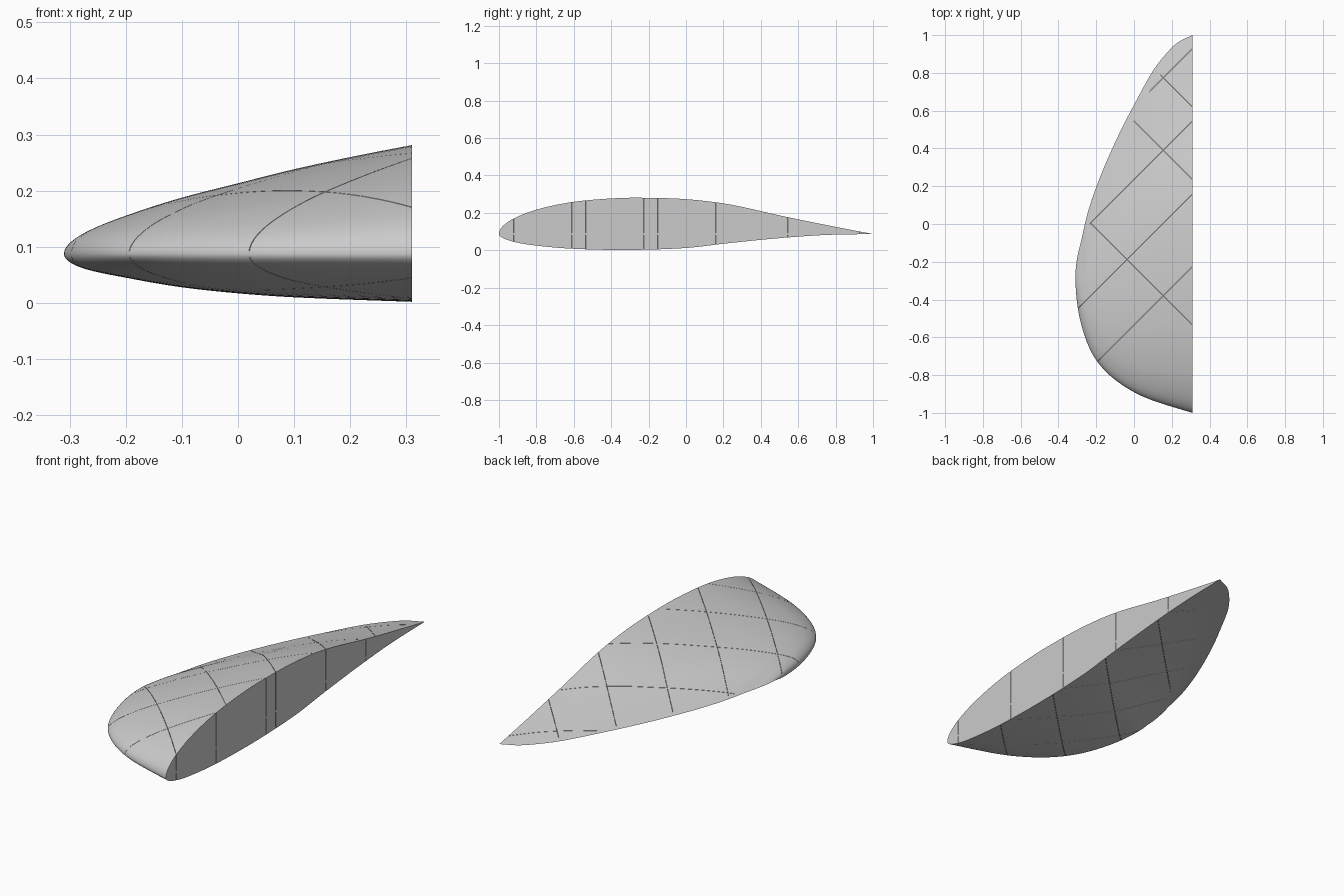
import bpy, bmesh, math
from mathutils import Matrix, Vector

if "Cube" in bpy.data.objects:
    bpy.data.objects.remove(bpy.data.objects["Cube"], do_unlink=True)

grey = bpy.data.materials.new("light_grey")
grey.use_nodes = True
grey.diffuse_color = (0.6, 0.6, 0.6, 1)
grey.node_tree.nodes["Principled BSDF"].inputs["Base Color"].default_value = (0.6, 0.6, 0.6, 1)

HALF, CHORD_Z = 0.31, 0.087
SPANS, STEPS = 48, 56

# Planform edges and thickness, keyed on the square root of the distance from the tip
LEAD = [(0, -.28), (.22, -.53), (.42, -.72), (.707, -.89), (1, -1)]
TRAIL = [(0, -.28), (.22, -.09), (.31, .04), (.508, .32), (.707, .63),
         (.813, .81), (.871, .89), (.933, .96), (1, 1)]
TOP = [(0, 0), (.22, .034), (.42, .068), (.58, .1), (.707, .126), (.813, .151), (1, .194)]
BOTTOM = [(0, 0), (.22, .024), (.42, .042), (.58, .059), (.707, .07), (.813, .077), (1, .085)]

# Section shape, keyed on the square root of the chord fraction
UPPER = [(0, 0), (.224, .48), (.316, .67), (.442, .88), (.548, .98), (.612, 1),
         (.707, .96), (.787, .81), (.877, .47), (1, 0)]
LOWER = [(0, 0), (.224, .55), (.316, .73), (.447, .93), (.59, 1), (.707, .88),
         (.775, .61), (.866, .26), (.935, .06), (1, 0)]


def curve(points, x):
    """Smooth cubic through the points."""
    n = len(points)

    def slope(i):
        a, b = points[max(i - 1, 0)], points[min(i + 1, n - 1)]
        return (b[1] - a[1]) / (b[0] - a[0])

    i = next((k for k in range(n - 1) if x <= points[k + 1][0]), n - 2)
    (x0, y0), (x1, y1) = points[i], points[i + 1]
    h = x1 - x0
    t = (x - x0) / h
    return (y0 * (1 + 2 * t) * (1 - t) ** 2 + h * slope(i) * t * (1 - t) ** 2
            + y1 * t * t * (3 - 2 * t) + h * slope(i + 1) * t * t * (t - 1))


def section(s):
    """Closed loop of points: over the top to the trailing edge, back underneath."""
    x = -HALF + 2 * HALF * s * s
    lead, trail = curve(LEAD, s), curve(TRAIL, s)
    rs = [k / STEPS for k in range(STEPS + 1)]
    loop = [(r, curve(UPPER, r) * curve(TOP, s)) for r in rs]
    loop += [(r, -curve(LOWER, r) * curve(BOTTOM, s)) for r in reversed(rs[1:-1])]
    return [Vector((x, lead + (trail - lead) * r * r, CHORD_Z + z)) for r, z in loop]


def make_object(name, bm):
    bmesh.ops.recalc_face_normals(bm, faces=bm.faces)
    mesh = bpy.data.meshes.new(name)
    bm.to_mesh(mesh)
    bm.free()
    mesh.materials.append(grey)
    obj = bpy.data.objects.new(name, mesh)
    bpy.context.collection.objects.link(obj)
    return obj


# Wing half: lofted sections with a flat root face
bm = bmesh.new()
rings = [[bm.verts.new(p) for p in section(i / SPANS)] for i in range(1, SPANS + 1)]
tip = bm.verts.new((-HALF, LEAD[0][1], CHORD_Z))
count = len(rings[0])
for k in range(count):
    j = (k + 1) % count
    bm.faces.new((tip, rings[0][k], rings[0][j]))
    for a, b in zip(rings, rings[1:]):
        bm.faces.new((a[k], b[k], b[j], a[j]))
bm.faces.new(rings[-1])
wing = make_object("wing_half", bm)
bpy.context.view_layer.objects.active = wing
wing.select_set(True)

# Hairline rib slits: two crossing diagonal families, cut from above and below
for direction, first in ((1, .62), (-1, .93)):
    bm = bmesh.new()
    for k in range(5):
        for z in (CHORD_Z + .255, CHORD_Z - .255):
            bmesh.ops.create_cube(bm, size=1, matrix=(
                Matrix.Translation((0, first - .385 * k, z))
                @ Matrix.Rotation(direction * math.pi / 4, 4, "Z")
                @ Matrix.Diagonal((3, .0015, .5, 1))))
    cutter = make_object("slit_cutter", bm)
    cutter.hide_render = True
    slit = wing.modifiers.new("slits", "BOOLEAN")
    slit.object, slit.operation, slit.solver = cutter, "DIFFERENCE", "EXACT"
    bpy.ops.object.modifier_apply(modifier=slit.name)
    bpy.data.objects.remove(cutter, do_unlink=True)

bpy.ops.object.shade_smooth_by_angle(angle=math.radians(30))
